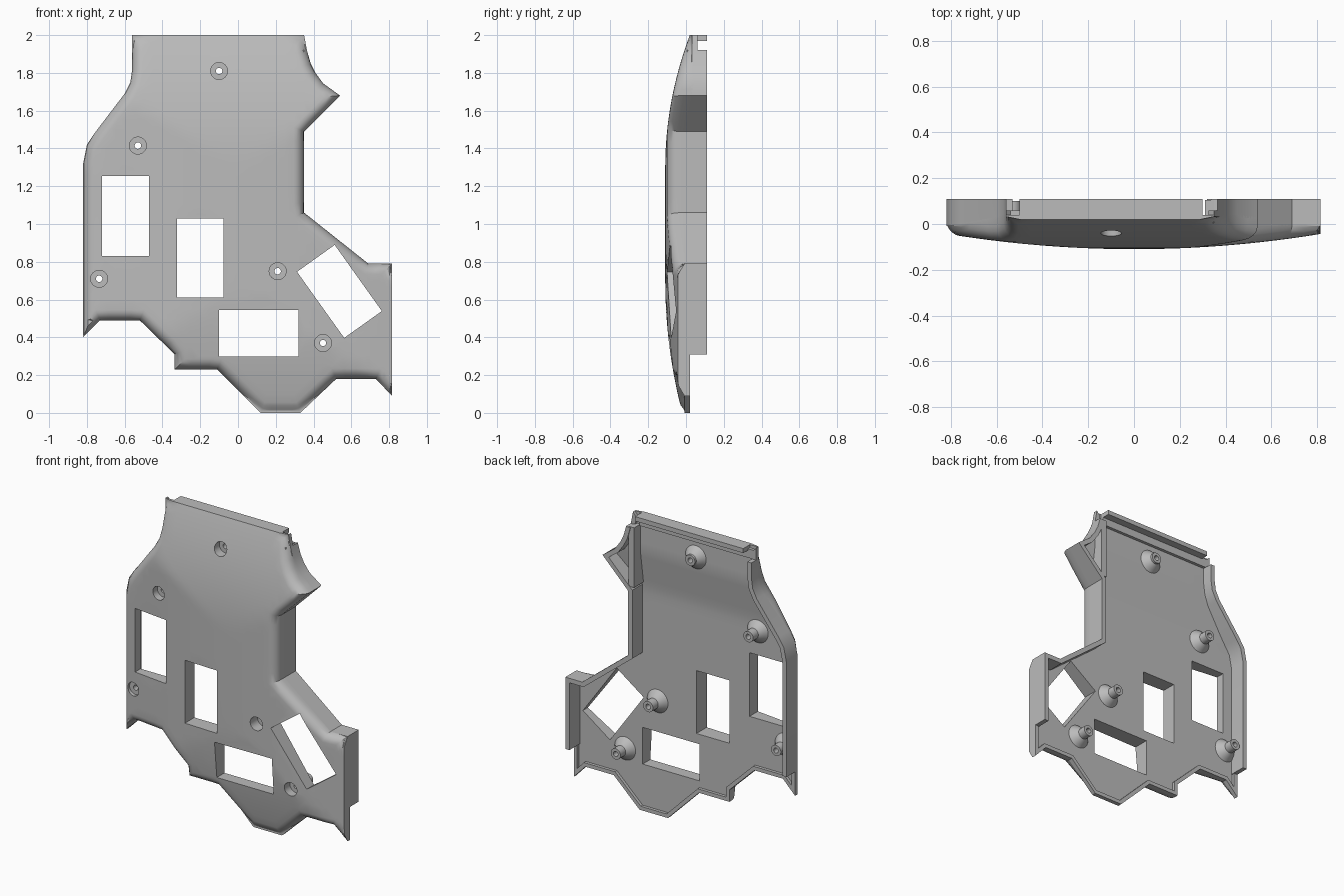
import bpy, bmesh, math
from mathutils import Vector, Matrix
from mathutils.geometry import delaunay_2d_cdt

cube = bpy.data.objects.get("Cube")
if cube:
    bpy.data.objects.remove(cube, do_unlink=True)

grey = bpy.data.materials.new("plain grey")
grey.use_nodes = True
grey.diffuse_color = (0.5, 0.5, 0.5, 1)
grey.node_tree.nodes["Principled BSDF"].inputs["Base Color"].default_value = (0.5, 0.5, 0.5, 1)

# Clockwise outline (x, z) of the cover
OUTLINE = [Vector(p) for p in (
    (-.56, 2), (.35, 2), (.365, 1.92), (.385, 1.85), (.41, 1.8), (.45, 1.745), (.54, 1.68),
    (.35, 1.49), (.35, 1.06), (.69, .79), (.815, .79), (.815, .31), (.815, .09),
    (.73, .18), (.52, .18), (.33, 0), (.12, 0), (-.11, .23), (-.335, .23), (-.335, .31),
    (-.52, .49), (-.73, .49), (-.82, .4), (-.82, .56), (-.82, 1.32), (-.8, 1.42),
    (-.76, 1.48), (-.6, 1.69), (-.57, 1.75), (-.56, 1.82), (-.56, 1.92))]
COUNT = len(OUTLINE)
SEGMENTS = [(OUTLINE[i], OUTLINE[(i + 1) % COUNT]) for i in range(COUNT)]
# The top edge and the straight right edge stay unrounded
ROUNDED = [(a, b) for a, b in SEGMENTS
           if not (a.y == b.y == 2) and not (a.x == b.x == OUTLINE[10].x)]
FILLET = 0.055
SCREWS = [(-.1, 1.81), (-.53, 1.415), (-.735, .71), (.21, .75), (.45, .37)]


def offset(d):
    """Outline moved inward by d with mitred corners."""
    pts = []
    for i in range(COUNT):
        e1 = (OUTLINE[i] - OUTLINE[i - 1]).normalized()
        e2 = (OUTLINE[(i + 1) % COUNT] - OUTLINE[i]).normalized()
        n1, n2 = Vector((e1.y, -e1.x)), Vector((e2.y, -e2.x))
        pts.append(OUTLINE[i] + (n1 + n2) * d / (1 + n1.dot(n2)))
    return pts


def floor_y(z):
    """Inner surface, ramping back near the top."""
    return 0.04 * min(max((z - 1.48) / 0.27, 0), 1)


def edge_distance(p):
    best = 1
    for a, b in ROUNDED:
        t = min(max((p - a).dot(b - a) / (b - a).length_squared, 0), 1)
        best = min(best, (a.lerp(b, t) - p).length)
    return best


def front_y(x, z):
    """Bulged outer surface with a rounded border."""
    across = -0.11 + 0.1 * x * x
    along = -0.11 + 0.13 * (max(z - 1.3, 0) / 0.7) ** 2 + 0.09 * (max(0.7 - z, 0) / 0.7) ** 2
    t = 1 - min(edge_distance(Vector((x, z))) / FILLET, 1)
    drop = 0.06 * (1 - math.sqrt(max(1 - t * t, 0)))
    return min(max(across, along) + drop, floor_y(z) - 0.008)


def finish(name, bm):
    bmesh.ops.recalc_face_normals(bm, faces=bm.faces[:])
    mesh = bpy.data.meshes.new(name)
    bm.to_mesh(mesh)
    bm.free()
    mesh.materials.append(grey)
    ob = bpy.data.objects.new(name, mesh)
    bpy.context.collection.objects.link(ob)
    bpy.ops.object.select_all(action='DESELECT')
    ob.select_set(True)
    bpy.context.view_layer.objects.active = ob
    bpy.ops.object.shade_smooth_by_angle(angle=math.radians(30))


def add_box(bm, *ranges):
    """Box from (min, max) ranges along x, y and z."""
    mid = Vector([sum(r) / 2 for r in ranges])
    size = [r[1] - r[0] for r in ranges]
    bmesh.ops.create_cube(bm, size=1, matrix=Matrix.Translation(mid) @ Matrix.Diagonal((*size, 1)))


def window(x, z, w, h, turn=0):
    """Counter-clockwise corners of a turned rectangle."""
    rot = Matrix.Rotation(math.radians(turn), 2)
    return [Vector((x, z)) + rot @ Vector((sx * w / 2, sz * h / 2))
            for sx, sz in ((-1, -1), (1, -1), (1, 1), (-1, 1))]


def circle(x, z, r, n=32):
    return [Vector((x + r * math.cos(math.tau * k / n), z + r * math.sin(math.tau * k / n)))
            for k in range(n)]


def inside_convex(p, loop, margin=0.0):
    return all((b - a).normalized().cross(p - a) > -margin
               for a, b in zip(loop, loop[1:] + loop[:1]))


# Window and screw openings
HOLES = [window(-.595, 1.042, .25, .425), window(-.2, .82, .245, .42),
         window(.11, .422, .42, .245), window(.537, .643, .245, .43, 35.5)]
HOLES += [circle(x, z, .045) for x, z in SCREWS]

# Cover plate: border rings, openings and a point grid, triangulated together
points, edges = [], []


def add_loop(loop):
    start = len(points)
    points.extend(loop)
    edges.extend((start + k, start + (k + 1) % len(loop)) for k in range(len(loop)))


for d in (0, .004, .012, .025, .04, FILLET):
    corners = offset(d)
    loop = []
    for i, (a, b) in enumerate(SEGMENTS):
        steps = max(1, round((b - a).length / 0.06))
        loop += [corners[i].lerp(corners[(i + 1) % COUNT], k / steps) for k in range(steps)]
    add_loop(loop)
for hole in HOLES:
    add_loop(hole)
for i in range(-16, 17):
    for j in range(1, 40):
        p = Vector((i / 20, j / 20))
        if edge_distance(p) > FILLET + .015 and not any(inside_convex(p, h, .01) for h in HOLES):
            points.append(p)
flat, _, tris, *_ = delaunay_2d_cdt(points, edges, [], 1, 1e-5)

bm = bmesh.new()
verts = [bm.verts.new((p.x, 0, p.y)) for p in flat]
for tri in tris:
    mid = sum((flat[k] for k in tri), Vector((0, 0))) / 3
    if not any(inside_convex(mid, h) for h in HOLES):
        bm.faces.new([verts[k] for k in tri])
bmesh.ops.delete(bm, geom=[v for v in bm.verts if not v.link_faces], context='VERTS')
front = bm.verts[:]
extruded = bmesh.ops.extrude_face_region(bm, geom=bm.faces[:], use_keep_orig=True)
for v in extruded["geom"]:
    if isinstance(v, bmesh.types.BMVert):
        v.co.y = floor_y(v.co.z)
for v in front:
    v.co.y = front_y(v.co.x, v.co.z)
finish("cover_plate", bm)


# Walls and rims following the outline
def wall(name, first, last, top, thickness=0.03):
    inner = offset(thickness)
    bm = bmesh.new()
    ids = [i % COUNT for i in range(first, last + 1)]
    rows = [[bm.verts.new((p.x, floor_y(p.y) - .008, p.y)) for p in (OUTLINE[i], inner[i])]
            for i in ids]
    for a, b in zip(rows, rows[1:]):
        bm.faces.new((a[0], b[0], b[1], a[1]))
    res = bmesh.ops.extrude_face_region(bm, geom=bm.faces[:], use_keep_orig=True)
    for v in res["geom"]:
        if isinstance(v, bmesh.types.BMVert):
            v.co.y = top
    finish(name, bm)


wall("left_side_wall", 2, 11, .11)
wall("bottom_rim", 11, 23, .02, .025)
wall("right_side_wall", 23, COUNT - 1, .11)
wall("right_top_rim", COUNT - 1, COUNT, .06)
wall("left_top_rim", 1, 2, .06)

# Top lip and inner post
bm = bmesh.new()
add_box(bm, (-.5, .3), (.03, .11), (1.97, 2))
add_box(bm, (-.55, .3), (.03, .06), (1.92, 1.98))
finish("top_lip", bm)
bm = bmesh.new()
add_box(bm, (.31, .35), (.005, .105), (1.52, 1.92))
finish("inner_post", bm)

# Screw bosses: lathed tubes rising from a rounded mound
for n, (x, z) in enumerate(SCREWS):
    f = floor_y(z)
    profile = [(.017, f - .03), (.017, .1), (.036, .1), (.036, f + .045), (.048, f + .036),
               (.064, f + .016), (.078, f - .001), (.046, f - .004), (.046, f - .03)]
    bm = bmesh.new()
    ring = [bm.verts.new((x + r, y, z)) for r, y in profile]
    sides = [bm.edges.new((ring[i - 1], ring[i])) for i in range(len(ring))]
    bmesh.ops.spin(bm, geom=ring + sides, cent=(x, 0, z), axis=(0, 1, 0),
                   angle=math.tau, steps=32, use_merge=True)
    bmesh.ops.remove_doubles(bm, verts=bm.verts[:], dist=1e-5)
    finish(f"screw_boss_{n + 1}", bm)
